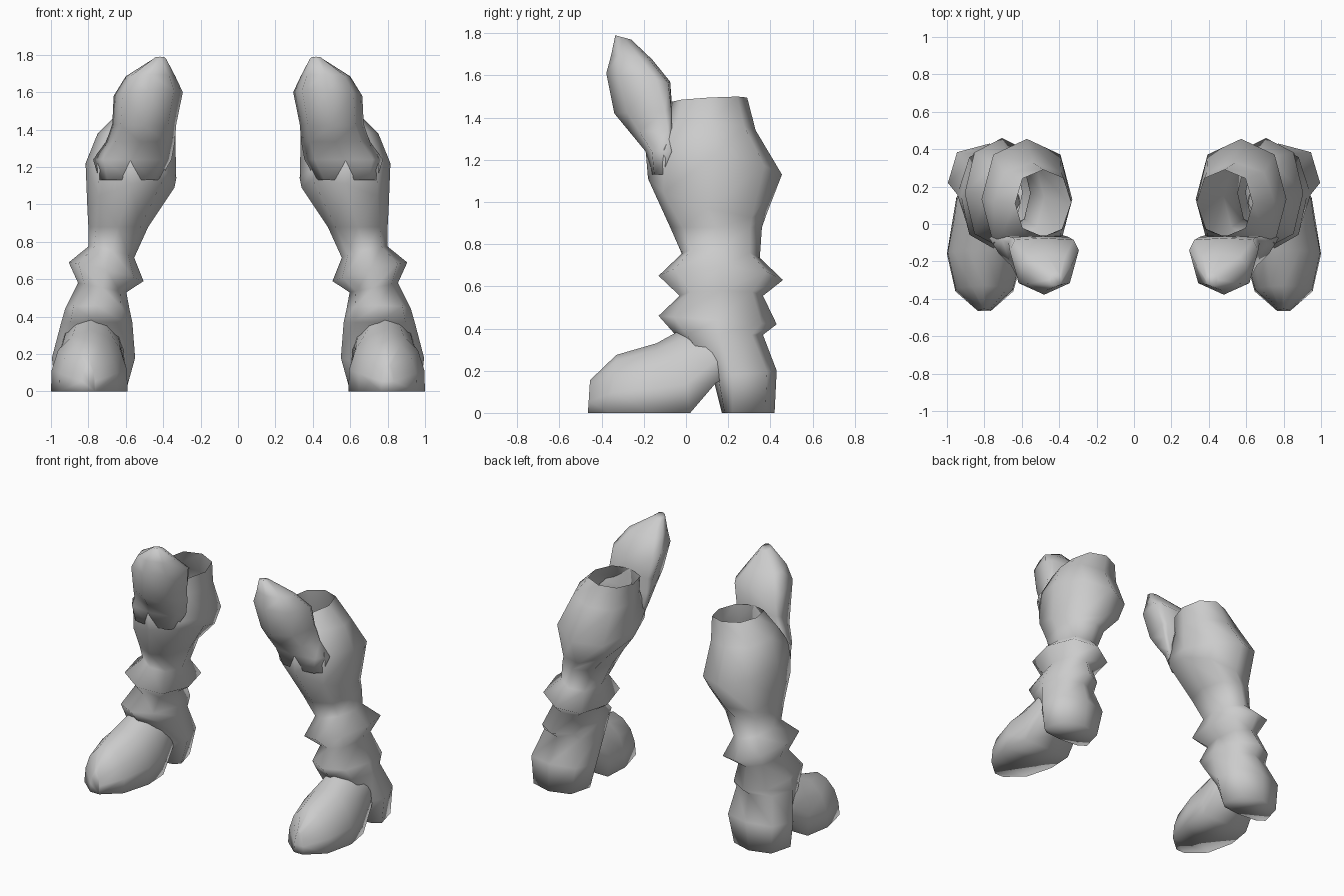
import bpy, bmesh, math

if "Cube" in bpy.data.objects:
    bpy.data.objects.remove(bpy.data.objects["Cube"])

grey = bpy.data.materials.new("plain grey")
grey.diffuse_color = (0.6, 0.6, 0.6, 1)
grey.use_nodes = True
grey.node_tree.nodes["Principled BSDF"].inputs["Base Color"].default_value = grey.diffuse_color


def octagon(x0, x1, y0, y1, z, tx=0, ty=0, mid=None, back=0.74):
    """Eight-sided horizontal ring; tx, ty tilt it, mid shifts its widest line."""
    cx, rx = (x0 + x1) / 2, (x1 - x0) / 2
    cy = (y0 + y1) / 2 if mid is None else mid
    pts = []
    for k in range(8):
        c, s = math.cos(k * math.pi / 4), math.sin(k * math.pi / 4)
        if k % 2:
            f = back if s > 0 else 0.74
            c, s = math.copysign(f, c), math.copysign(f, s)
        ry = y1 - cy if s > 0 else cy - y0
        pts.append((cx + rx * c, cy + ry * s, z + tx * c + ty * s))
    return pts


def foot_ring(y, x0, x1, z0, z1, lean=0):
    """Arched upright section with a flat sole; lean pushes the top back."""
    cx, rx = (x0 + x1) / 2, (x1 - x0) / 2
    prof = [(-1, 0), (-.98, .35), (-.82, .66), (-.45, .9), (0, 1),
            (.45, .9), (.82, .66), (.98, .35), (1, 0)]
    return [(cx + rx * u, y + lean * v, z0 + (z1 - z0) * v) for u, v in prof]


def loft(name, rings, cap_start=True, cap_end=True):
    """Skin rings into one smooth part and mirror it to the other leg."""
    bm = bmesh.new()
    loops = [[bm.verts.new(p) for p in r] for r in rings]
    n = len(loops[0])
    for a, b in zip(loops, loops[1:]):
        for i in range(n):
            j = (i + 1) % n
            bm.faces.new((a[i], a[j], b[j], b[i]))
    if cap_start:
        bm.faces.new(loops[0][::-1])
    if cap_end:
        bm.faces.new(loops[-1])
    bmesh.ops.recalc_face_normals(bm, faces=bm.faces)
    for f in bm.faces:
        f.smooth = True
    me = bpy.data.meshes.new(name)
    bm.to_mesh(me)
    bm.free()
    me.materials.append(grey)
    ob = bpy.data.objects.new(name, me)
    bpy.context.collection.objects.link(ob)
    ob.modifiers.new("other leg", 'MIRROR').use_mirror_merge = False
    return ob


# Heel, creased ankle with two flared cuffs, and open-topped shaft
loft("boot_shaft", [
    octagon(.60, .975, .17, .42, 0, 0, 0, .22, .78),
    octagon(.55, .995, .13, .43, .18, 0, .02, .22, .78),
    octagon(.565, .945, -.05, .365, .37),
    octagon(.58, .925, -.13, .43, .44, 0, -.02),
    octagon(.597, .855, -.03, .365, .555, .025),
    octagon(.505, .905, -.13, .46, .64, .05, -.01),
    octagon(.555, .80, -.02, .35, .745, .03, -.01),
    octagon(.48, .80, -.075, .36, .88),
    octagon(.34, .805, -.18, .385, 1.03, -.06, -.08),
    octagon(.33, .815, -.19, .455, 1.18, .04, -.05),
    octagon(.335, .75, -.09, .33, 1.36, .02, -.02),
    octagon(.335, .635, -.068, .29, 1.485, .01, .01),
], cap_end=False)

# Pointed knee guard growing out of the shaft front, flatter on the rear
loft("knee_guard", [
    octagon(.42, .74, -.165, -.09, 1.13, 0, 0, -.11),
    octagon(.355, .775, -.192, -.06, 1.24, 0, 0, -.075, .9),
    octagon(.338, .705, -.27, -.065, 1.335, 0, 0, -.085, .9),
    octagon(.33, .672, -.34, -.065, 1.43, 0, .01, -.10, .88),
    octagon(.295, .665, -.378, -.075, 1.59, -.01, -.02, -.14, .85),
    octagon(.335, .60, -.355, -.16, 1.685, 0, -.01, -.22),
    octagon(.385, .45, -.335, -.26, 1.78, 0, -.01),
])

# Foot with pointed toe and arched instep
loft("foot", [
    foot_ring(-.465, .765, .835, 0, .155, .01),
    foot_ring(-.36, .645, .955, 0, .275, .03),
    foot_ring(-.16, .59, 1.0, 0, .33, .02),
    foot_ring(.02, .60, .97, 0, .385, -.06),
    foot_ring(.14, .61, .95, .14, .42, -.03),
    foot_ring(.24, .66, .90, .20, .42),
])
